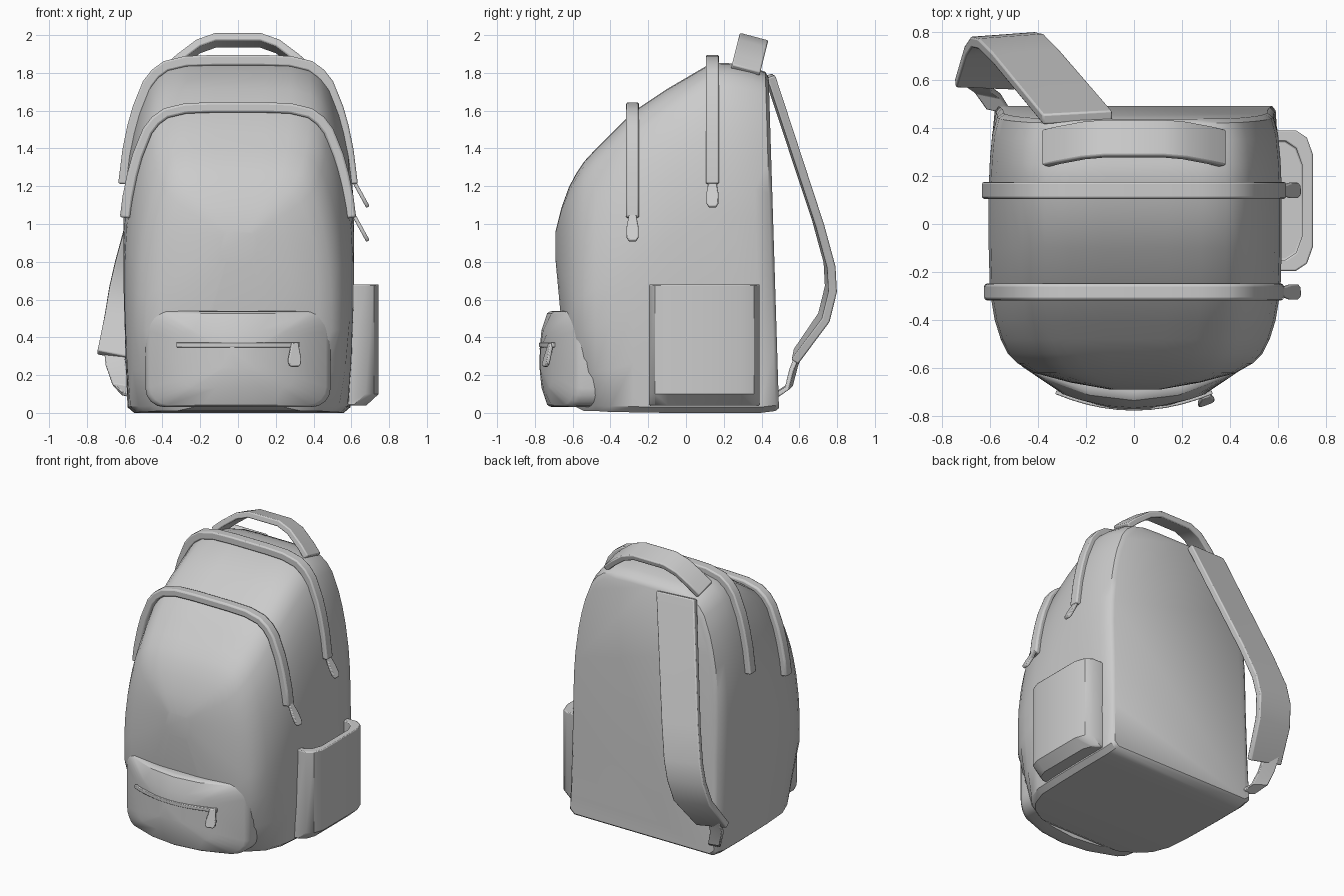
import bpy, bmesh, math
from mathutils import Vector as V

old = bpy.data.objects.get("Cube")
if old:
    bpy.data.objects.remove(old, do_unlink=True)

fabric = bpy.data.materials.new("light grey fabric")
fabric.use_nodes = True
fabric.diffuse_color = (0.6, 0.6, 0.6, 1)
fabric.node_tree.nodes["Principled BSDF"].inputs["Base Color"].default_value = (0.6, 0.6, 0.6, 1)


def finish(name, bm, bevel=0.0, angle=35):
    bmesh.ops.recalc_face_normals(bm, faces=bm.faces)
    mesh = bpy.data.meshes.new(name)
    bm.to_mesh(mesh)
    bm.free()
    mesh.materials.append(fabric)
    ob = bpy.data.objects.new(name, mesh)
    bpy.context.collection.objects.link(ob)
    bpy.ops.object.select_all(action='DESELECT')
    ob.select_set(True)
    bpy.context.view_layer.objects.active = ob
    bpy.ops.object.shade_smooth_by_angle(angle=math.radians(angle))
    if bevel:
        mod = ob.modifiers.new("soft edges", 'BEVEL')
        mod.width, mod.segments, mod.limit_method = bevel, 2, 'ANGLE'
        mod.angle_limit = math.radians(50)
    return ob


def loft(rings, caps=(True, True)):
    """Skin a list of closed rings that share one point count."""
    bm = bmesh.new()
    loops = [[bm.verts.new(p) for p in ring] for ring in rings]
    n = len(loops[0])
    for a, b in zip(loops, loops[1:]):
        for i in range(n):
            j = (i + 1) % n
            bm.faces.new((a[i], a[j], b[j], b[i]))
    for cap, loop in zip(caps, (loops[0], loops[-1])):
        if cap:
            bm.faces.new(loop)
    return bm


def ribbon(name, path, widths, thick, bevel=0.01):
    """Flat band along a path; widths holds one half-width vector per point."""
    path = [V(p) for p in path]
    rings = []
    for i, (p, w) in enumerate(zip(path, widths)):
        w = V(w)
        a = (p - path[i - 1]).normalized() if i else None
        b = (path[i + 1] - p).normalized() if i < len(path) - 1 else None
        tangent = (a or b) + (b or a)
        n = tangent.cross(w).normalized() * thick / 2
        rings.append([p + w + n, p - w + n, p - w - n, p + w - n])
    return finish(name, loft(rings), bevel)


# Main bag: arched slices from front to back
ARCH = [(1, .8), (.985, .64), (.95, .47), (.91, .35), (.865, .25), (.78, .12),
        (.71, .065), (.62, .025), (.45, 0), (.22, -.005)]


def half_slice(w, wb, top, bot):
    s = min(1, (top - bot) / 1.5)
    h = top - .8 * s - bot
    pts = [(wb - .035 * s, bot), (wb, bot + .03 * s), (wb + (w - wb) * .6, bot + .33 * h),
           (w, bot + .7 * h)]
    return pts + [(w * f, top - d * s) for f, d in ARCH]


def full_slice(y, w, wb, top, bot):
    half = half_slice(w, wb, top, bot)
    pts = half + [(0, top + .005)] + [(-x, z) for x, z in reversed(half)]
    lean = .055 * max(0, y / .43)
    return [(x + .005, y + lean * (1 - z / 1.8), z) for x, z in pts]


SLICES = [(-.69, .10, .07, .96, .80), (-.66, .27, .17, 1.08, .48), (-.62, .42, .26, 1.19, .20),
          (-.58, .49, .27, 1.265, .03), (-.54, .53, .36, 1.325, .01), (-.48, .56, .46, 1.39, .01),
          (-.4, .585, .53, 1.47, .005), (-.28, .605, .575, 1.59, .003), (-.1, .61, .585, 1.71, 0),
          (.14, .61, .59, 1.85, 0), (.25, .605, .59, 1.845, 0), (.35, .595, .59, 1.825, 0),
          (.42, .575, .585, 1.80, .01), (.437, .55, .57, 1.77, .025)]
finish("bag_body", loft([full_slice(*s) for s in SLICES]), angle=40)


# Arched zip bands with hanging pulls
def zip_band(name, y, top, end):
    half = [(x, z) for x, z in half_slice(.615, .58, top, 0)[4:]]
    k = next(i for i, p in enumerate(half) if p[1] > end)
    (x0, z0), (x1, z1) = half[k - 1], half[k]
    t = (end - z0) / (z1 - z0)
    half = [(x0 + (x1 - x0) * t, end)] + half[k:]
    pts = half + [(-x, z) for x, z in reversed(half)]
    ribbon(name, [(x, y, z + .012) for x, z in pts], [(0, .035, 0)] * len(pts), .055, .012)


def pull(name, path, across):
    ribbon(name, path, [V(across) * s for s in (.55, .75, 1, 1, .6)], .02, .006)


for tag, y, top, end in (("front", -.283, 1.6, 1.02), ("rear", .14, 1.85, 1.2)):
    zip_band(tag + "_zip_band", y, top, end)
    pull(tag + "_zip_pull", [(.60 + d * .55, y, end + .05 - d) for d in (0, .05, .09, .14, .16)],
         (0, .032, 0))

# Carry handle, leaning backwards
handle = [(-.37, 1.81), (-.31, 1.865), (-.21, 1.94), (-.12, 1.972),
          (.12, 1.972), (.21, 1.94), (.31, 1.865), (.37, 1.81)]
ribbon("carry_handle", [(x, .315 + (z - 1.81) * .25, z) for x, z in handle],
       [(0, .075, -.02)] * len(handle), .042, .008)

# Shoulder strap and its lower webbing
left_edge = [(-.38, .435, 1.79), (-.59, .69, 1.02), (-.65, .75, .8), (-.68, .757, .67),
             (-.705, .72, .52), (-.745, .585, .32)]
half_w = [(.145, .008, -.005)] + [(.138, .01, -.015)] * 4 + [(.125, -.005, -.025)]
ribbon("shoulder_strap", [V(p) + V(w) for p, w in zip(left_edge, half_w)], half_w, .045, .008)
ribbon("strap_webbing", [(-.655, .61, .34), (-.645, .57, .24), (-.61, .545, .14), (-.56, .47, .09)],
       [(.055, -.012, -.012)] * 4, .025, .005)


# Open side pocket with a thick rim and chamfered base
def pocket_ring(z, inset, reach):
    a, b = -.195 + inset, .39 - inset
    o = reach - inset
    return [(.57, a, z), (o - .07, a, z), (o - .025, a + .03, z), (o, a + .1, z),
            (o, b - .1, z), (o - .025, b - .03, z), (o - .07, b, z), (.57, b, z)]


finish("side_pocket", loft([pocket_ring(.04, 0, .68), pocket_ring(.1, .0, .745),
                            pocket_ring(.68, 0, .745), pocket_ring(.68, .045, .745),
                            pocket_ring(.12, .045, .745)]), .006)


# Bowed front pocket
def bow(x, y):
    return y + .65 * x * x


def pocket_outline(scale, y):
    pts = []
    for cx, cz, start in ((1, 1, 0), (-1, 1, 90), (-1, -1, 180), (1, -1, 270)):
        for k in range(5):
            a = math.radians(start + k * 22.5)
            pts.append((cx * .39 + .1 * math.cos(a), cz * .155 + .1 * math.sin(a)))
        for k in (1, 2, 3):
            if cz * cx > 0:
                pts.append((cx * (.39 - .195 * k), cz * .255))
    return [(x * scale, bow(x * scale, y), .285 + z * scale) for x, z in pts]


finish("front_pocket", loft([pocket_outline(1, -.62), pocket_outline(1, -.70),
                             pocket_outline(.985, -.722), pocket_outline(.95, -.735),
                             pocket_outline(.6, -.765), pocket_outline(.2, -.775)]))
slot = [-.325 + .065 * i for i in range(11)]
ribbon("front_pocket_zip", [(x, bow(x, -.768), .36) for x in slot], [(0, 0, .013)] * 11, .018, .004)
pull("front_pocket_pull", [(.3, -.715 - .25 * d, .37 - d) for d in (0, .04, .08, .11, .125)],
     (.033, .012, 0))
